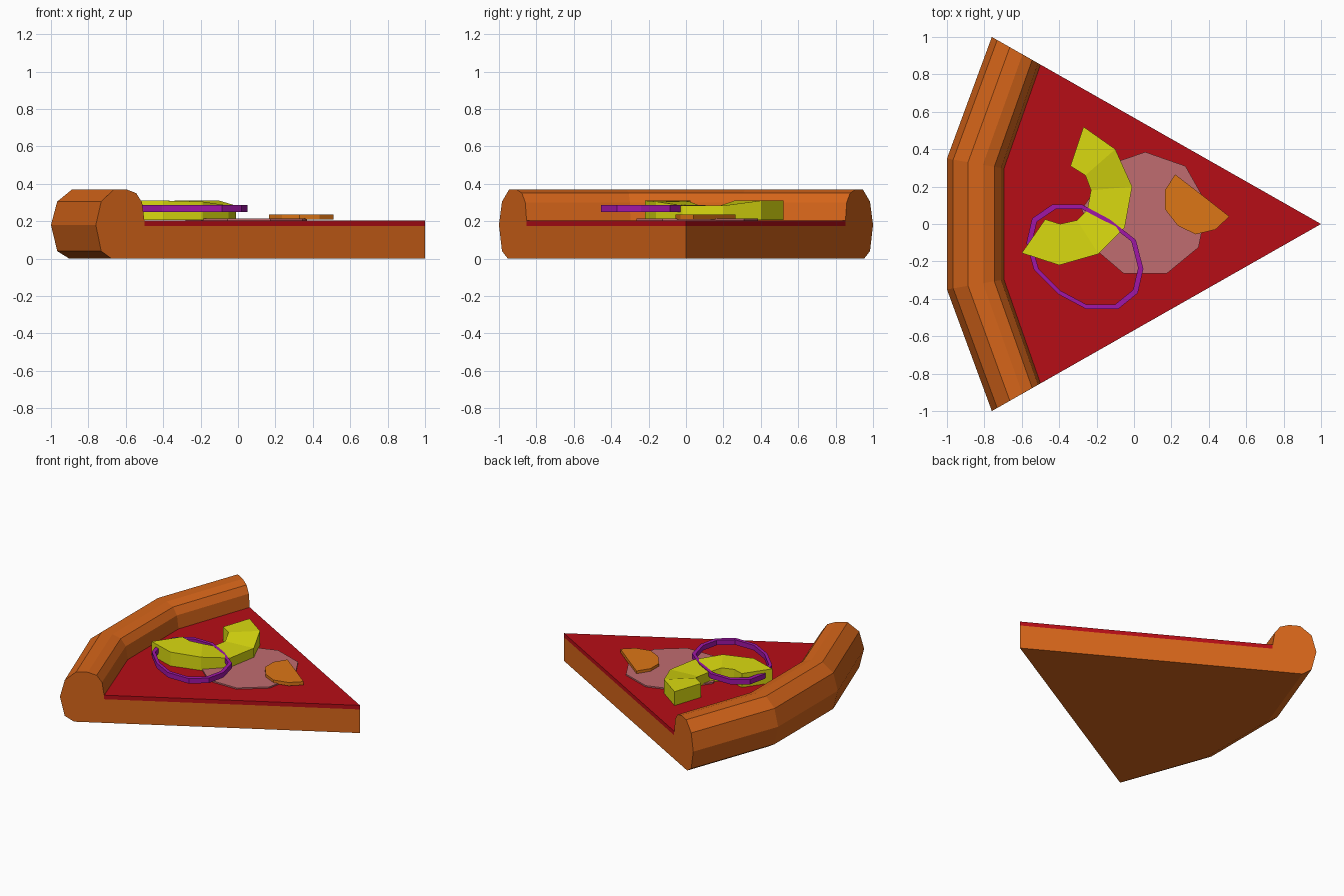
import bpy, bmesh

if "Cube" in bpy.data.objects:
    bpy.data.objects.remove(bpy.data.objects["Cube"])


def material(name, rgb):
    m = bpy.data.materials.new(name)
    m.diffuse_color = (*rgb, 1)
    m.use_nodes = True
    m.node_tree.nodes["Principled BSDF"].inputs["Base Color"].default_value = m.diffuse_color
    return m


def make_object(name, verts, faces, rgb):
    bm = bmesh.new()
    vs = [bm.verts.new(v) for v in verts]
    for f in faces:
        bm.faces.new([vs[i] for i in f])
    bmesh.ops.recalc_face_normals(bm, faces=bm.faces)
    me = bpy.data.meshes.new(name)
    bm.to_mesh(me)
    bm.free()
    me.materials.append(material(name + "_colour", rgb))
    ob = bpy.data.objects.new(name, me)
    bpy.context.collection.objects.link(ob)
    return ob


def slab(name, outline, z0, z1, rgb):
    """Flat-topped prism from an outline."""
    n = len(outline)
    verts = [(x, y, z) for z in (z0, z1) for x, y in outline]
    faces = [range(n), range(n, 2 * n)]
    faces += [(i, (i + 1) % n, n + (i + 1) % n, n + i) for i in range(n)]
    return make_object(name, verts, faces, rgb)


def band(name, outer, inner, z0, tops, rgb, closed):
    """Thick strip between two matching outlines; tops gives the upper heights."""
    n = len(outer)
    verts = []
    for (a, b), (c, d), t in zip(outer, inner, tops):
        verts += [(a, b, z0), (a, b, t), (c, d, t), (c, d, z0)]
    faces = []
    for i in range(n if closed else n - 1):
        p, q = 4 * i, 4 * ((i + 1) % n)
        faces += [(p + k, p + (k + 1) % 4, q + (k + 1) % 4, q + k) for k in range(4)]
    if not closed:
        faces += [range(4), range(4 * n - 4, 4 * n)]
    return make_object(name, verts, faces, rgb)


# Stations along the crust: outer and inner points, all radial to the tip
stations = [((-0.76, -1), (-0.5, -0.852)), ((-1, -0.35), (-0.695, -0.297)),
            ((-1, 0.35), (-0.695, 0.297)), ((-0.76, 1), (-0.5, 0.852))]

# Dough: rounded crust profile (outer-to-inner fraction, height) joined to a wedge
profile = [(1, 0.175), (1, 0.2), (0.95, 0.3), (0.83, 0.35), (0.63, 0.37),
           (0.37, 0.37), (0.11, 0.305), (0, 0.18), (0.11, 0.04), (0.32, 0)]
n = len(profile)
verts = [(o[0] + (i[0] - o[0]) * u, o[1] + (i[1] - o[1]) * u, z)
         for o, i in stations for u, z in profile]
verts += [(1, 0, 0), (1, 0, 0.175)]
low, high = 4 * n, 4 * n + 1
faces = [(s * n + k, s * n + k + 1, (s + 1) * n + k + 1, (s + 1) * n + k)
         for s in range(3) for k in range(n - 1)]
faces += [[*range(n), low, high], [*range(3 * n, 4 * n), low, high],
          [s * n + n - 1 for s in range(4)] + [low],
          [s * n for s in range(4)] + [high]]
make_object("dough_and_crust", verts, faces, (0.67, 0.13, 0.01))

# Sauce layer
slab("sauce", [i for o, i in stations] + [(1, 0)], 0.175, 0.205, (0.47, 0.004, 0.008))

# Ham slice
slab("ham_slice", [(0.06, 0.385), (0.275, 0.31), (0.36, 0.16), (0.37, 0.0),
                   (0.345, -0.125), (0.175, -0.265), (-0.055, -0.265),
                   (-0.19, -0.15), (-0.28, 0.08), (-0.1, 0.33)],
     0.203, 0.215, (0.53, 0.15, 0.16))

# Orange chunk
slab("orange_chunk", [(0.22, 0.265), (0.37, 0.15), (0.51, 0.04), (0.435, -0.03),
                      (0.33, -0.055), (0.235, -0.01), (0.165, 0.08), (0.165, 0.18)],
     0.21, 0.235, (0.72, 0.18, 0.008))

# Curved pepper strip, dipping in the middle
band("pepper_strip",
     [(-0.27, 0.52), (-0.10, 0.40), (-0.01, 0.20), (-0.05, -0.02),
      (-0.19, -0.16), (-0.40, -0.22), (-0.60, -0.155)],
     [(-0.34, 0.31), (-0.26, 0.26), (-0.23, 0.18), (-0.25, 0.075),
      (-0.305, 0.02), (-0.395, 0.0), (-0.475, 0.025)],
     0.207, [0.31, 0.31, 0.283, 0.283, 0.305, 0.31, 0.31], (0.7, 0.7, 0.005), False)

# Onion ring
ring = [(-0.435, 0.105), (-0.28, 0.105), (-0.13, 0.025), (0.01, -0.085),
        (0.05, -0.24), (0.02, -0.37), (-0.085, -0.455), (-0.255, -0.455),
        (-0.405, -0.375), (-0.535, -0.245), (-0.575, -0.1), (-0.545, 0.03)]
cx, cy = -0.26, -0.175
inner = [(cx + (x - cx) * 0.91, cy + (y - cy) * 0.91) for x, y in ring]
band("onion_ring", ring, inner, 0.25, [0.287] * len(ring), (0.35, 0.008, 0.38), True)
